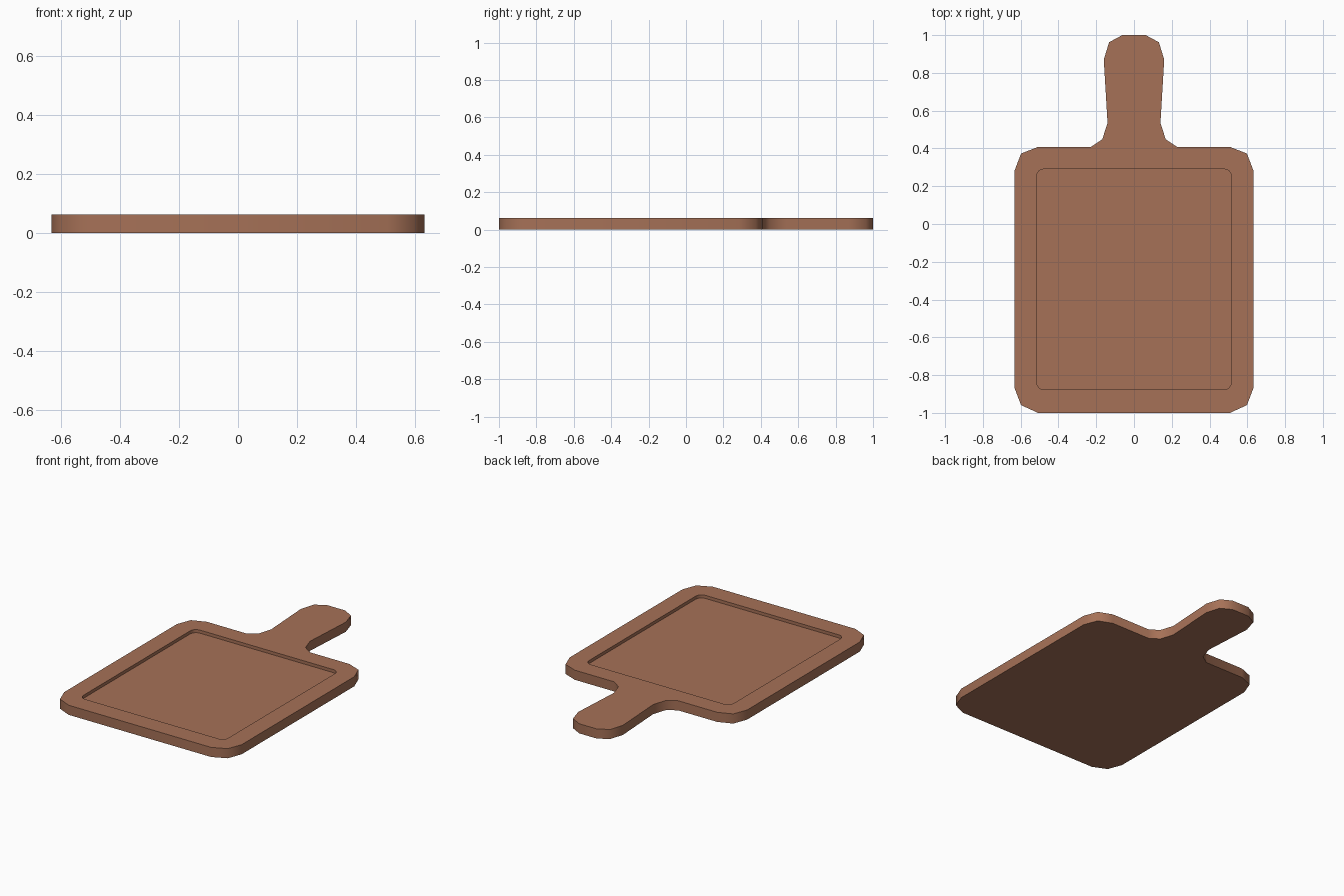
import bpy, bmesh, math

if "Cube" in bpy.data.objects:
    bpy.data.objects.remove(bpy.data.objects["Cube"])

THICK, DEPTH = 0.062, 0.02

# Right half of the board outline, bottom to handle tip
half = [(0.508, -1.0), (0.598, -0.959), (0.633, -0.867), (0.633, 0.281),
        (0.598, 0.373), (0.508, 0.408), (0.228, 0.408), (0.168, 0.448),
        (0.14, 0.535), (0.16, 0.87), (0.132, 0.962), (0.062, 1.0)]
outline = half + [(-x, y) for x, y in reversed(half)]


def rounded_rect(x0, x1, y0, y1, r, n):
    pts = []
    for i, (cx, cy) in enumerate([(x1 - r, y1 - r), (x0 + r, y1 - r),
                                  (x0 + r, y0 + r), (x1 - r, y0 + r)]):
        for k in range(n + 1):
            a = math.pi / 2 * (i + k / n)
            pts.append((cx + r * math.cos(a), cy + r * math.sin(a)))
    return pts


recess = rounded_rect(-0.516, 0.516, -0.877, 0.291, 0.04, 4)
bm = bmesh.new()


def ring(pts, z):
    return [bm.verts.new((x, y, z)) for x, y in pts]


def walls(lower, upper):
    n = len(lower)
    for i in range(n):
        j = (i + 1) % n
        bm.faces.new((lower[i], lower[j], upper[j], upper[i]))


# Outer sides and underside
bottom, top = ring(outline, 0), ring(outline, THICK)
walls(bottom, top)
bm.faces.new(bottom)

# Shallow recess: floor and walls
floor, lip = ring(recess, THICK - DEPTH), ring(recess, THICK)
walls(floor, lip)
bm.faces.new(floor)

# Rim surface between the outline and the recess
rim = [bm.edges.get((loop[i], loop[i - 1])) for loop in (top, lip)
       for i in range(len(loop))]
bmesh.ops.triangle_fill(bm, edges=rim, use_beauty=True, normal=(0, 0, 1))
bmesh.ops.recalc_face_normals(bm, faces=bm.faces)

mesh = bpy.data.meshes.new("cutting_board")
bm.to_mesh(mesh)
bm.free()
board = bpy.data.objects.new("cutting_board", mesh)
bpy.context.collection.objects.link(board)

wood = bpy.data.materials.new("brown_wood")
wood.diffuse_color = (0.38, 0.165, 0.095, 1)
wood.use_nodes = True
wood.node_tree.nodes["Principled BSDF"].inputs["Base Color"].default_value = wood.diffuse_color
mesh.materials.append(wood)

bpy.context.view_layer.objects.active = board
board.select_set(True)
bpy.ops.object.shade_smooth_by_angle(angle=math.radians(60))
